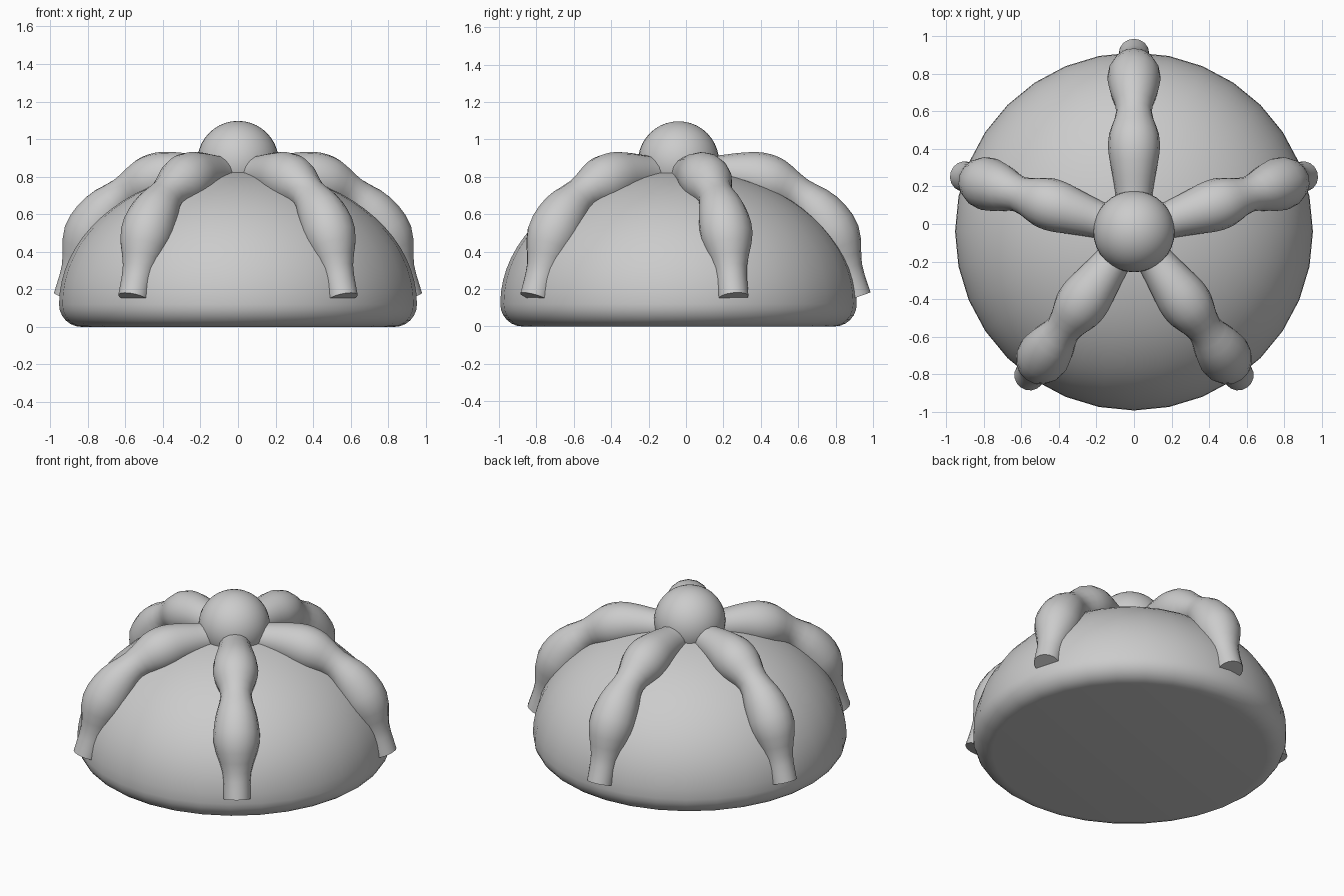
import bpy, bmesh, math
from mathutils import Vector, Matrix

cube = bpy.data.objects.get("Cube")
if cube:
    bpy.data.objects.remove(cube, do_unlink=True)

CENTRE = Vector((0, -0.04, 0))

grey = bpy.data.materials.new("plain grey")
grey.use_nodes = True
colour = (0.6, 0.6, 0.6, 1)
grey.diffuse_color = colour
grey.node_tree.nodes["Principled BSDF"].inputs["Base Color"].default_value = colour


def finish(name, bm, angle=50):
    """Turn a bmesh into a smooth-shaded grey object."""
    bmesh.ops.recalc_face_normals(bm, faces=bm.faces)
    mesh = bpy.data.meshes.new(name)
    bm.to_mesh(mesh)
    bm.free()
    mesh.materials.append(grey)
    obj = bpy.data.objects.new(name, mesh)
    bpy.context.collection.objects.link(obj)
    bpy.ops.object.select_all(action='DESELECT')
    obj.select_set(True)
    bpy.context.view_layer.objects.active = obj
    bpy.ops.object.shade_smooth_by_angle(angle=math.radians(angle))
    return obj


def skin(bm, rings):
    """Bridge successive rings of vertices and cap both ends."""
    loops = [[bm.verts.new(p) for p in ring] for ring in rings]
    n = len(loops[0])
    for a, b in zip(loops, loops[1:]):
        for i in range(n):
            j = (i + 1) % n
            bm.faces.new((a[i], a[j], b[j], b[i]))
    bm.faces.new(loops[0])
    bm.faces.new(loops[-1])


def spline(points, steps):
    """Smooth curve through the points (Catmull-Rom)."""
    pts = [Vector(p) for p in points]
    pts = [2 * pts[0] - pts[1]] + pts + [2 * pts[-1] - pts[-2]]
    out = []
    for a, b, c, d in zip(pts, pts[1:], pts[2:], pts[3:]):
        for k in range(steps):
            t = k / steps
            out.append(0.5 * (2 * b + (c - a) * t + (2 * a - 5 * b + 4 * c - d) * t**2
                              + (3 * b - a - 3 * c + d) * t**3))
    out.append(pts[-2])
    return out


# Dome: flat underside, rounded rim, elliptical crown
RADIUS, RIM, CROWN = 0.953, 0.12, 0.72
profile = []
for k in range(7):
    a = math.radians(15 * k)
    profile.append((RADIUS - RIM + RIM * math.sin(a), RIM - RIM * math.cos(a)))
for k in range(1, 18):
    a = math.radians(5 * k)
    profile.append((RADIUS * math.cos(a), RIM + CROWN * math.sin(a)))
profile.append((0.02, RIM + CROWN))
SIDES = 32
bm = bmesh.new()
skin(bm, [[(r * math.cos(math.tau * i / SIDES), r * math.sin(math.tau * i / SIDES), z)
           for i in range(SIDES)] for r, z in profile])
finish("dome", bm).location = CENTRE

# Central ball on the crown
bm = bmesh.new()
bmesh.ops.create_uvsphere(bm, u_segments=32, v_segments=20, radius=0.217)
finish("centre_ball", bm).location = CENTRE + Vector((0, 0, 0.88))

# Arm path: distance from centre, height, thickness
ARM = [(0.08, 0.82, 0.09), (0.21, 0.815, 0.1), (0.33, 0.81, 0.12),
       (0.43, 0.795, 0.137), (0.52, 0.765, 0.132), (0.64, 0.705, 0.095),
       (0.75, 0.61, 0.128), (0.835, 0.48, 0.14), (0.895, 0.31, 0.09),
       (0.95, 0.155, 0.081)]


def build_arm(name, angle):
    path = spline(ARM, 3)
    rings = []
    for k, p in enumerate(path):
        step = path[min(k + 1, len(path) - 1)] - path[max(k - 1, 0)]
        along = Vector((step.x, 0, step.y)).normalized()
        side = Vector((0, 1, 0))
        out = along.cross(side)
        ring = []
        for i in range(16):
            t = math.tau * i / 16
            ring.append(Vector((p.x, 0, p.y))
                        + (side * math.cos(t) + out * math.sin(t)) * p.z)
        rings.append(ring)
    bm = bmesh.new()
    skin(bm, rings)
    bmesh.ops.rotate(bm, verts=bm.verts, matrix=Matrix.Rotation(angle, 3, 'Z'))
    finish(name, bm).location = CENTRE


# Five arms evenly spaced, the first pointing back
names = ["back_arm", "right_arm", "front_right_arm", "front_left_arm", "left_arm"]
for k, name in enumerate(names):
    build_arm(name, math.radians(90 + 72 * k))
